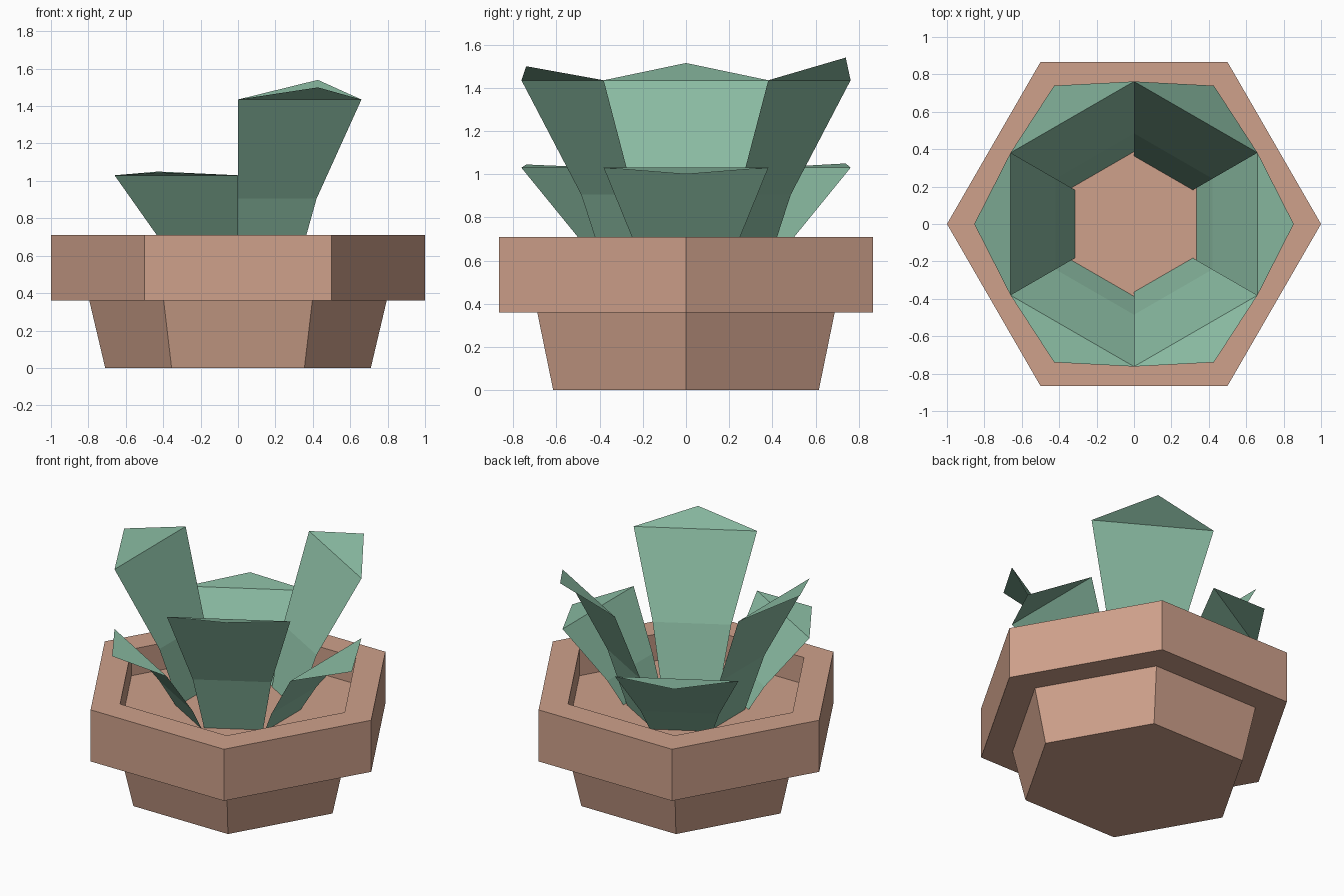
import bpy
import bmesh
from math import cos, sin, sqrt, radians
from mathutils import Vector

cube = bpy.data.objects.get("Cube")
if cube:
    bpy.data.objects.remove(cube, do_unlink=True)


def make_material(name, rgb):
    mat = bpy.data.materials.new(name)
    mat.use_nodes = True
    mat.diffuse_color = (*rgb, 1)
    bsdf = mat.node_tree.nodes["Principled BSDF"]
    bsdf.inputs["Base Color"].default_value = (*rgb, 1)
    bsdf.inputs["Roughness"].default_value = 0.9
    return mat


terracotta = make_material("terracotta", (0.62, 0.356, 0.258))
leaf_green = make_material("leaf green", (0.254, 0.497, 0.361))


def finish(bm, name, mat):
    mesh = bpy.data.meshes.new(name)
    bm.to_mesh(mesh)
    bm.free()
    mesh.materials.append(mat)
    obj = bpy.data.objects.new(name, mesh)
    bpy.context.collection.objects.link(obj)
    return obj


def hex_lathe(name, profile, mat):
    """Sweep a (radius, height) profile around six sides, capping both ends."""
    bm = bmesh.new()
    rings = [[bm.verts.new((r * cos(radians(60 * i)), r * sin(radians(60 * i)), z))
              for i in range(6)] for r, z in profile]
    for low, high in zip(rings, rings[1:]):
        for i in range(6):
            j = (i + 1) % 6
            bm.faces.new((low[i], low[j], high[j], high[i]))
    bm.faces.new(rings[0][::-1])
    bm.faces.new(rings[-1])
    return finish(bm, name, mat)


def leaf(name, angle, profile, tip):
    """Thin folded sheet: wedge-wide rows leaning outward, ending in a point."""
    out = Vector((cos(radians(angle)), sin(radians(angle)), 0))
    side = Vector((-out.y, out.x, 0))
    up = Vector((0, 0, 1))
    bm = bmesh.new()
    rows = [[bm.verts.new(out * r + side * s * r / sqrt(3) + up * z) for s in (-1, 1)]
            for r, z in profile]
    for low, high in zip(rows, rows[1:]):
        bm.faces.new((low[0], high[0], high[1], low[1]))
    point = bm.verts.new(out * tip[0] + up * tip[1])
    bm.faces.new((rows[-1][0], point, rows[-1][1]))
    return finish(bm, name, leaf_green)


# Pot: tapered base, wide rim, recessed soil floor
hex_lathe("pot", [(0.71, 0), (0.795, 0.36), (1, 0.36), (1, 0.71),
                  (0.8, 0.71), (0.8, 0.53)], terracotta)

# Leaves: three tall and three short, alternating around the centre
tall = [(0.315, 0.53), (0.42, 0.905), (0.66, 1.435)]
short = [(0.335, 0.53), (0.42, 0.69), (0.66, 1.03)]
for angle, height in ((60, 1.54), (180, 1.515), (300, 1.5)):
    leaf(f"tall_leaf_{angle}", angle, tall, (0.854, height))
for angle, height in ((0, 1.0), (120, 1.05), (240, 1.045)):
    leaf(f"short_leaf_{angle}", angle, short, (0.854, height))
